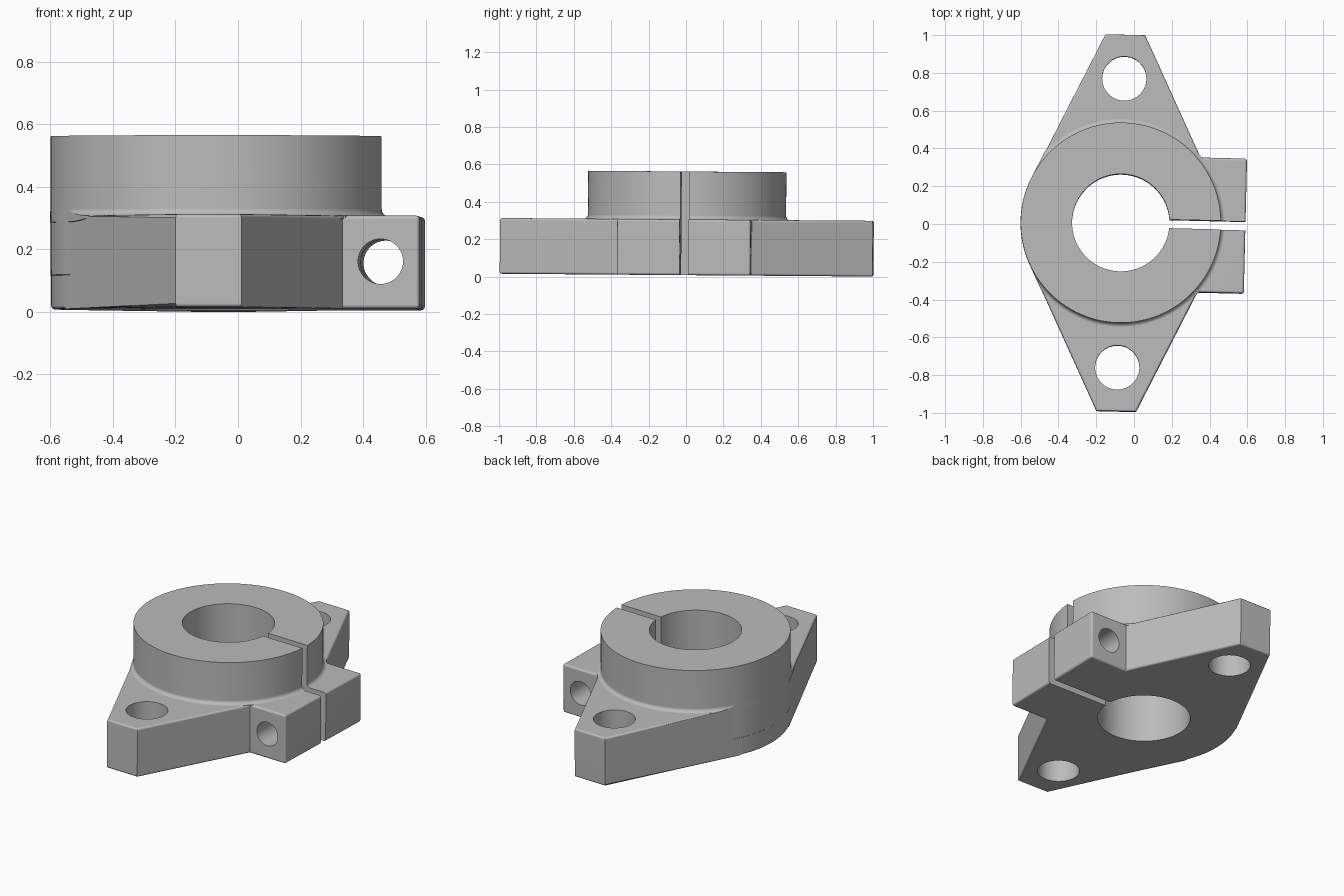
import bpy, bmesh
from math import sin, cos, acos, atan2, hypot, pi, radians

old = bpy.data.objects.get("Cube")
if old:
    bpy.data.objects.remove(old, do_unlink=True)

# Main dimensions
TIP_Y, TIP_X = 0.997, 0.105          # arm end: reach and half width
LUG_X, LUG_Y = 0.66, 0.357           # clamp lug: reach and half width
COLLAR_R, BORE_R = 0.53, 0.258
FLANGE_H, COLLAR_H = 0.298, 0.554
FILLET = 0.022

steel = bpy.data.materials.new("plain grey metal")
steel.use_nodes = True
grey = (0.5, 0.5, 0.5, 1)
steel.diffuse_color = grey
steel.node_tree.nodes["Principled BSDF"].inputs["Base Color"].default_value = grey


def make_object(name, bm):
    bmesh.ops.recalc_face_normals(bm, faces=bm.faces)
    mesh = bpy.data.meshes.new(name)
    bm.to_mesh(mesh)
    bm.free()
    mesh.materials.append(steel)
    obj = bpy.data.objects.new(name, mesh)
    bpy.context.collection.objects.link(obj)
    return obj


def outline(radius):
    """Diamond plate with arms tangent to a round back and a lug on +x."""
    tangent = atan2(TIP_Y, TIP_X) - acos(radius / hypot(TIP_X, TIP_Y))
    tx, ty = radius * cos(tangent), radius * sin(tangent)
    corner = TIP_X + (TIP_Y - LUG_Y) * (tx - TIP_X) / (TIP_Y - ty)
    right = [(TIP_X, -TIP_Y), (corner, -LUG_Y), (LUG_X, -LUG_Y)]
    right += [(x, -y) for x, y in reversed(right)]
    start, n = pi - tangent, 20
    arc = [start + 2 * tangent * i / n for i in range(n + 1)]
    back = [(radius * cos(a), radius * sin(a)) for a in arc]
    return right + [(-TIP_X, TIP_Y)] + back + [(-TIP_X, -TIP_Y)]


def prism(name, points, z0, z1, bevel=0):
    bm = bmesh.new()
    face = bm.faces.new([bm.verts.new((x, y, z0)) for x, y in points])
    top = bmesh.ops.extrude_face_region(bm, geom=[face])["geom"]
    for v in top:
        if isinstance(v, bmesh.types.BMVert):
            v.co.z = z1
    if bevel:
        # Round the rims and the outer corners of the lug
        edges = [e for e in bm.edges
                 if abs(e.verts[0].co.z - e.verts[1].co.z) < 0.01
                 or min(v.co.x for v in e.verts) > LUG_X - 0.01]
        bmesh.ops.bevel(bm, geom=edges, offset=bevel, segments=3,
                        profile=0.5, affect='EDGES')
    return make_object(name, bm)


def lathe(name, profile, steps=128):
    bm = bmesh.new()
    rings = [[bm.verts.new((r * cos(2 * pi * i / steps), r * sin(2 * pi * i / steps), z))
              for i in range(steps)] for r, z in profile]
    for a, b in zip(rings, rings[1:]):
        for i in range(steps):
            j = (i + 1) % steps
            bm.faces.new((a[i], a[j], b[j], b[i]))
    bm.faces.new(rings[0])
    bm.faces.new(rings[-1])
    return make_object(name, bm)


def combine(target, tool, operation):
    mod = target.modifiers.new(operation.lower(), 'BOOLEAN')
    mod.operation, mod.solver, mod.object = operation, 'EXACT', tool
    bpy.context.view_layer.objects.active = target
    bpy.ops.object.modifier_apply(modifier=mod.name)
    bpy.data.objects.remove(tool, do_unlink=True)


# Flange with two arms and the clamp lug
body = prism("clamp_flange", outline(COLLAR_R - 0.002), 0, FLANGE_H, 0.012)

# Collar with a fillet at its foot, trimmed to the flange outline
foot = [(COLLAR_R + FILLET * (1 - sin(a)), FLANGE_H + FILLET * (1 - cos(a)))
        for a in (radians(d) for d in (0, 22, 45, 68, 90))]
collar = lathe("collar", [(COLLAR_R - 0.01, 0.1), (COLLAR_R, 0.11),
                          (COLLAR_R, FLANGE_H - 0.02),
                          (COLLAR_R + FILLET, FLANGE_H - 0.01)]
               + foot + [(COLLAR_R, COLLAR_H)])
combine(collar, prism("collar_trim", outline(COLLAR_R + 0.001), -0.1, 1), 'INTERSECT')
combine(body, collar, 'UNION')

# Shaft bore, bolt holes, clamp screw hole and clamp slot
combine(body, lathe("bore_cutter", [(BORE_R, -0.5), (BORE_R, 1)], 96), 'DIFFERENCE')
for side in (-1, 1):
    hole = lathe("bolt_hole_cutter", [(0.117, -0.5), (0.117, 1)], 64)
    hole.location.y = side * 0.765
    combine(body, hole, 'DIFFERENCE')
    screw = lathe("screw_hole_cutter", [(0.072, -0.2), (0.072, 0.2)], 48)
    screw.rotation_euler.x = pi / 2
    screw.location = (0.535, side * 0.21, 0.151)
    bpy.context.view_layer.update()
    combine(body, screw, 'DIFFERENCE')
slot = [(0.1, -0.023), (1, -0.023), (1, 0.023), (0.1, 0.023)]
combine(body, prism("slot_cutter", slot, -0.5, 1), 'DIFFERENCE')

# Smooth shading with crisp edges, then the slight turn and tilt of the part
bpy.ops.object.select_all(action='DESELECT')
body.select_set(True)
bpy.context.view_layer.objects.active = body
bpy.ops.object.shade_smooth_by_angle(angle=radians(32))
normals = body.modifiers.new("even_normals", 'WEIGHTED_NORMAL')
normals.keep_sharp = True
body.location = (-0.07, 0.003, 0.008)
body.rotation_euler = (-0.0075, 0, -0.0244)
